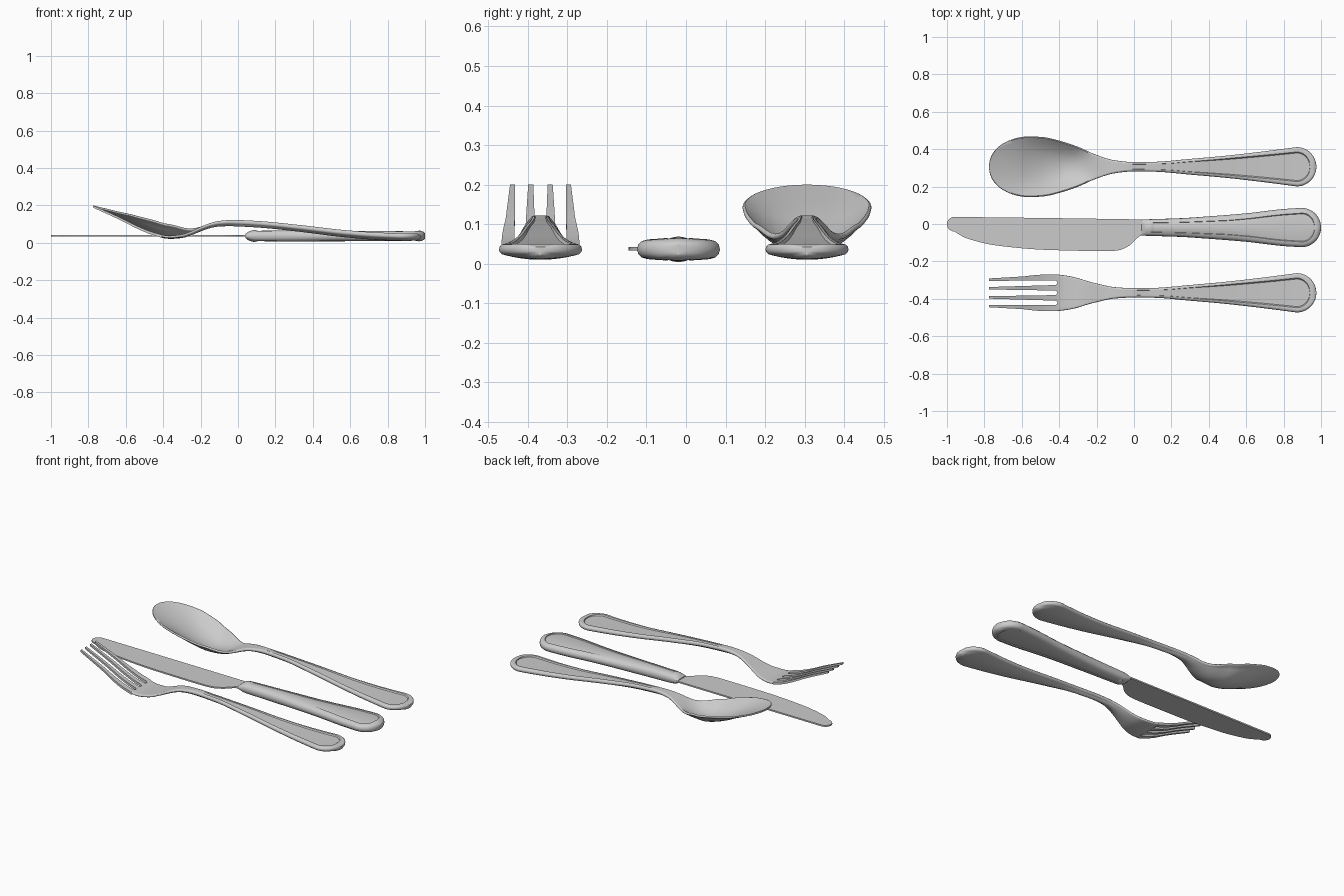
import bpy, bmesh
from math import sin, cos, pi, sqrt

if "Cube" in bpy.data.objects:
    bpy.data.objects.remove(bpy.data.objects["Cube"])


def curve(pts):
    """Smooth monotone interpolation through (x, value) pairs."""
    n = len(pts)
    d = [(pts[i+1][1] - pts[i][1]) / (pts[i+1][0] - pts[i][0]) for i in range(n - 1)]
    m = [d[0]] + [0 if d[i-1]*d[i] <= 0 else 2*d[i-1]*d[i]/(d[i-1]+d[i])
                  for i in range(1, n - 1)] + [d[-1]]

    def f(x):
        x = min(max(x, pts[0][0]), pts[-1][0])
        i = 0
        while i < n - 2 and x > pts[i+1][0]:
            i += 1
        h = pts[i+1][0] - pts[i][0]
        s = (x - pts[i][0]) / h
        return ((1+2*s)*(1-s)**2*pts[i][1] + s*(1-s)**2*h*m[i]
                + s*s*(3-2*s)*pts[i+1][1] + s*s*(s-1)*h*m[i+1])
    return f


def finish(name, bm):
    bmesh.ops.remove_doubles(bm, verts=bm.verts, dist=0.00005)
    bmesh.ops.recalc_face_normals(bm, faces=bm.faces)
    me = bpy.data.meshes.new(name)
    bm.to_mesh(me)
    bm.free()
    ob = bpy.data.objects.new(name, me)
    bpy.context.collection.objects.link(ob)
    bpy.ops.object.select_all(action='DESELECT')
    ob.select_set(True)
    bpy.context.view_layer.objects.active = ob
    bpy.ops.object.shade_smooth_by_angle(angle=0.6)
    return ob


def loft(bm, rings):
    vs = [[bm.verts.new(p) for p in r] for r in rings]
    k = len(vs[0])
    for a, b in zip(vs, vs[1:]):
        for i in range(k):
            bm.faces.new((a[i], a[(i+1) % k], b[(i+1) % k], b[i]))
    bm.faces.new(vs[0])
    bm.faces.new(vs[-1])


def section(x, yc, w, wi, zt, lift, t, te, d, both=False):
    """Closed ring: top with inset panel, rounded edges, bulged or mirrored underside."""
    w = max(w, 0.001)
    e = min(0.4*w, te/2)
    f = w - e
    wi = min(wi, f*0.9)
    wo = min(wi + 0.006, f*0.95)
    half = [f + (wo - f)*i/3 for i in range(4)] + [wi*(1 - i/8) for i in range(9)]
    ys = half + [-y for y in half[-2::-1]]
    n = len(half)

    def base(y):
        return zt + lift*(abs(y)/f)**2.1
    inset = [d if 4 <= min(i, 2*n - 2 - i) else 0 for i in range(len(ys))]
    top = [(y, base(y) - q) for y, q in zip(ys, inset)]
    if both:
        bot = [(y, 2*(zt - t/2) - z) for y, z in top]
    else:
        bot = [(y, base(y) - te - (t - te)*(1 - (y/f)**2)) for y in ys]
    zm = base(f) - te/2
    arc = [(f + e*sin(a), zm + te/2*cos(a)) for a in [pi*i/6 for i in range(1, 6)]]
    ring = top + [(-y, z) for y, z in arc] + bot[::-1] + arc[::-1]
    return [(x, yc + y, z) for y, z in ring]


def stations(x0, shift=0.0, tip=None):
    xs = [x0 + (0.87 + shift - x0)*i/60 for i in range(61)]
    for i in range(1, 17):
        xs += [0.87 + shift + 0.105*sin(pi/2*i/16), 0.87 + shift + 0.07*sin(pi/2*i/16)]
    if tip:
        xs = [x for x in xs if x > x0 + tip] + [x0 + tip*(1 - cos(pi/2*i/20)) for i in range(21)]
    return sorted(set(round(x, 5) for x in xs))


def arc_end(x, x0, r):
    return sqrt(max(0.0, 1 - ((x - x0)/r)**2))


# Shared profiles of spoon and fork
top_z = curve([(-.775, .2), (-.63, .135), (-.535, .088), (-.45, .055), (-.37, .038), (-.3, .045),
               (-.25, .062), (-.2, .085), (-.15, .105), (-.1, .117), (-.03, .122), (.1, .117),
               (.33, .095), (.57, .068), (.75, .055), (.9, .05), (.955, .05), (.975, .042)])
thick = curve([(-.775, .012), (-.41, .016), (-.2, .024), (0, .034), (.3, .036), (.87, .04),
               (.955, .038), (.975, .02)])
edge = curve([(-.775, .01), (-.41, .013), (-.2, .016), (0, .024), (.3, .026), (.87, .028),
              (.955, .026), (.975, .014)])
panel = curve([(0, .5), (.3, .62), (.87, .7)])
depth = curve([(0, 0), (.06, .006), (.87, .006)])
handle_w = [(0, .025), (.1, .026), (.3, .042), (.5, .06), (.7, .083), (.87, .105)]
spoon_w = curve([(-.55, .163), (-.48, .158), (-.4, .14), (-.3, .107), (-.2, .063), (-.1, .034)] + handle_w)
fork_w = curve([(-.41, .098), (-.35, .09), (-.3, .079), (-.25, .063), (-.2, .05), (-.1, .03)] + handle_w)
bowl_lift = curve([(-.775, 0), (-.7, .015), (-.63, .03), (-.55, .052), (-.45, .066), (-.37, .062),
                   (-.3, .038), (-.25, .014), (-.19, 0), (0, 0)])


def utensil_ring(x, yc, width, lift):
    w = width(x)
    wi = panel(x)*w
    d = depth(x)
    if x > .87:
        w, wi = w*arc_end(x, .87, .105), wi*arc_end(x, .87, .07)
        d = d if x < .9399 else 0
    if x < -.55:
        w *= arc_end(x, -.55, .225)**0.92
    return section(x, yc, w, wi, top_z(x), lift(x), thick(x), edge(x), d)


# Spoon
bm = bmesh.new()
loft(bm, [utensil_ring(x, .306, spoon_w, bowl_lift) for x in stations(-.775, tip=.225)])
finish("spoon", bm)

# Fork handle and head
FY = -.368
bm = bmesh.new()
loft(bm, [utensil_ring(x, FY, fork_w, lambda x: 0) for x in stations(-.41)])
finish("fork_handle", bm)

# Fork tines: edges flare together at the root to round the slots
bm = bmesh.new()
L, R = .365, .014
ds = [R*(1 - cos(pi/2*i/8)) for i in range(9)] + [R + (L - R)*i/24 for i in range(1, 25)]


def mix(a, b, s):
    return a + (b - a)*s


for sgn in (1, -1):
    for outer in (True, False):
        rings = []
        for dist in ds:
            s = dist/L
            g = sqrt(max(0, 1 - (1 - dist/R)**2)) if dist < R else 1
            m1 = mix(.054, .0475, s)
            if outer:
                a, b = mix(.098, .077, s) + .004*sin(pi*min(1, s*2)), m1 + (mix(.066, .064, s) - m1)*g
            else:
                a, b = m1 + (mix(.042, .031, s) - m1)*g, mix(.012, .018, s)*g
            x = -.41 - dist
            z, t = top_z(x), thick(x)
            rings.append([(x, FY + sgn*a, z), (x, FY + sgn*b, z),
                          (x, FY + sgn*b, z - t), (x, FY + sgn*a, z - t)])
        loft(bm, rings)
finish("fork_tines", bm)

# Knife handle, panelled on both sides
knife_w = curve([(.04, .043), (.1, .045), (.25, .05), (.4, .06), (.6, .076), (.8, .099), (.895, .105)])
knife_t = curve([(.04, .022), (.06, .05), (.09, .064), (.3, .07), (.6, .066), (.9, .06),
                 (.975, .056), (.99, .046), (1, .028)])
knife_panel = curve([(.04, .62), (.3, .65), (.895, .7)])
knife_depth = curve([(.09, 0), (.11, .005), (.9, .005)])
rings = []
for x in sorted(stations(.04, .025) + [.045, .06, .065, .09, .1, .105, .11]):
    w, d, t = knife_w(x), knife_depth(x), knife_t(x)
    wi = knife_panel(x)*w
    if x > .895:
        w, wi = w*arc_end(x, .895, .105), wi*arc_end(x, .895, .07)
        d = d if x < .9649 else 0
    lift = -.1*t
    rings.append(section(x, -.019, w, wi, .0365 + t/2, lift, t, t + 2*lift, d, True))
bm = bmesh.new()
loft(bm, rings)
finish("knife_handle", bm)

# Knife blade
spine = curve([(-.96, .038), (-.8, .036), (-.4, .031), (.065, .024)])
belly = curve([(-.96, -.04), (-.9, -.075), (-.72, -.117), (-.45, -.139), (-.13, -.145), (-.08, -.14),
               (-.02, -.112), (.015, -.078), (.035, -.063), (.065, -.058)])
xs = [-.96 + 1.025*i/60 for i in range(61)]
outline = [(x, belly(x)) for x in xs] + [(x, spine(x)) for x in reversed(xs)]
outline += [(-.96 - .04*sin(pi*i/12), -.001 + .039*cos(pi*i/12)) for i in range(1, 12)]
bm = bmesh.new()
face = bm.faces.new([bm.verts.new((x, y, .033)) for x, y in outline])
new = bmesh.ops.extrude_face_region(bm, geom=[face])["geom"]
bmesh.ops.translate(bm, vec=(0, 0, .009), verts=[v for v in new if isinstance(v, bmesh.types.BMVert)])
finish("knife_blade", bm)
